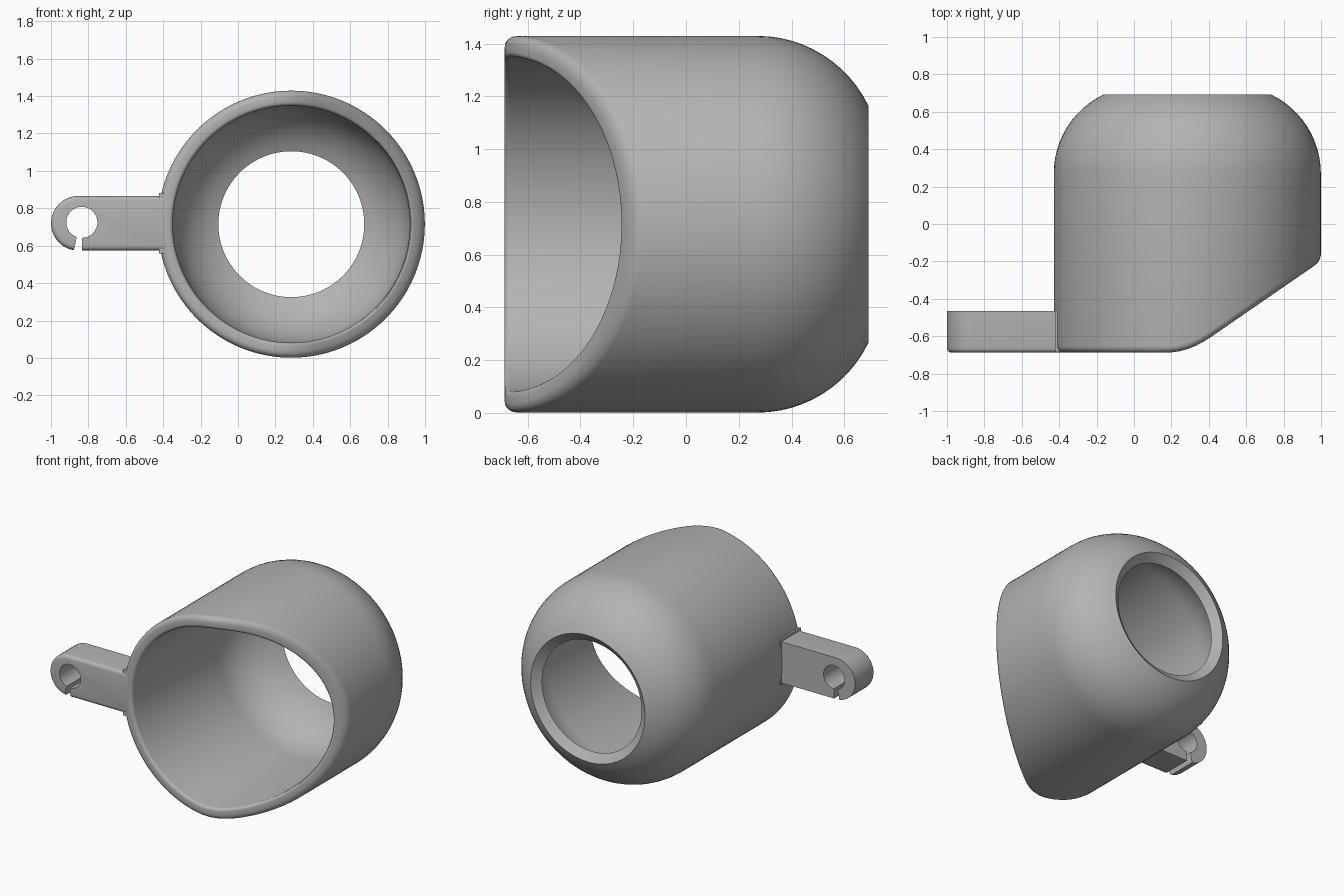
import bpy, bmesh
from math import sin, cos, pi, asin, radians
from mathutils import Vector

cube = bpy.data.objects.get("Cube")
if cube:
    bpy.data.objects.remove(cube, do_unlink=True)

grey = bpy.data.materials.new("plain grey")
grey.use_nodes = True
COLOUR = (0.45, 0.45, 0.45, 1)
grey.diffuse_color = COLOUR
grey.node_tree.nodes["Principled BSDF"].inputs["Base Color"].default_value = COLOUR

CX, CZ = 0.285, 0.715        # cup axis
FRONT, BACK = -0.688, 0.692  # ends of the cup


def finish(name, bm):
    bmesh.ops.recalc_face_normals(bm, faces=bm.faces)
    mesh = bpy.data.meshes.new(name)
    bm.to_mesh(mesh)
    bm.free()
    mesh.materials.append(grey)
    obj = bpy.data.objects.new(name, mesh)
    bpy.context.collection.objects.link(obj)
    bpy.ops.object.select_all(action="DESELECT")
    obj.select_set(True)
    bpy.context.view_layer.objects.active = obj
    bpy.ops.object.shade_smooth_by_angle(angle=radians(32))
    return obj


def arc(cx, cy, r, a0, a1, n):
    return [(cx + r * cos(a0 + (a1 - a0) * i / n),
             cy + r * sin(a0 + (a1 - a0) * i / n)) for i in range(n + 1)]


def slant(x):
    """How far the mouth of the cup is cut back at x."""
    start, end, slope = 0.17, 0.41, 0.69
    if x < start:
        return 0
    if x < end:
        return slope * (x - start) ** 2 / (2 * (end - start))
    return slope * (x - (start + end) / 2)


def shoulder(r_wall, r_end, y_start, y_end):
    """Arc tangent to the wall, ending at the back opening."""
    d, drop = y_end - y_start, r_wall - r_end
    a = (drop * drop + d * d) / (2 * drop)
    return arc(r_wall - a, y_start, a, 0, asin(d / a), 12)


# Cup: closed (radius, y) section turned about the axis, mouth cut on a slant
R, WALL = 0.714, 0.08
rim = (arc(R - WALL + 0.02, FRONT + 0.02, 0.02, pi, 1.5 * pi, 4)
       + arc(R - 0.035, FRONT + 0.035, 0.035, -pi / 2, 0, 5))
outer = shoulder(R, 0.448, 0.27, BACK)
inner = shoulder(R - WALL, 0.39, 0.27, BACK - 0.045)
section = rim + outer + inner[::-1]
SEG = 96
bm = bmesh.new()
rings = []
for i, (r, y) in enumerate(section):
    ring = []
    for k in range(SEG):
        t = 2 * pi * k / SEG
        x = CX + r * cos(t)
        ring.append(bm.verts.new(
            (x, y + (slant(x) if i < len(rim) else 0), CZ + r * sin(t))))
    rings.append(ring)
for a, b in zip(rings, rings[1:] + rings[:1]):
    for k in range(SEG):
        n = (k + 1) % SEG
        bm.faces.new((a[k], a[n], b[n], b[k]))
finish("cup", bm)


# Side arm: rounded bar with an eye that is slit open at the bottom
def extrude_outline(points, y0, y1):
    bm = bmesh.new()
    front = bm.faces.new([bm.verts.new((x, y0, z)) for x, z in points])
    geom = bmesh.ops.extrude_face_region(bm, geom=[front])["geom"]
    moved = [g for g in geom if isinstance(g, bmesh.types.BMVert)]
    bmesh.ops.translate(bm, verts=moved, vec=(0, y1 - y0, 0))
    return bm


AZ, HALF, ROOT = 0.72, 0.146, -0.38
eye = Vector((-0.835, 0.725))
end_arc = arc(-1 + HALF, AZ, HALF, pi / 2, 1.5 * pi - 0.16, 18)
hole = arc(eye.x, eye.y, 0.083, 1.5 * pi - 0.33, -pi / 2 + 0.02, 32)
outline = ([(-0.834, AZ - HALF), (ROOT, AZ - HALF), (ROOT, AZ + HALF)]
           + end_arc + hole)
bm = extrude_outline(outline, FRONT, -0.465)


def outside(v):
    on_end = (v.co.x + 1 - HALF) ** 2 + (v.co.z - AZ) ** 2 > (HALF - 0.01) ** 2
    return on_end and v.co.y < FRONT + 0.001


edges = [e for e in bm.edges if all(outside(v) for v in e.verts)
         and not all(v.co.x > ROOT - 0.001 for v in e.verts)]
bmesh.ops.bevel(bm, geom=edges, offset=0.025, segments=4, profile=0.5,
                affect="EDGES", clamp_overlap=True)
finish("side_arm", bm)

# Small collar where the arm meets the cup
C = HALF + 0.015
collar = [(-0.422, AZ - C), (-0.37, AZ - C), (-0.37, AZ + C), (-0.422, AZ + C)]
finish("arm_collar", extrude_outline(collar, FRONT + 0.004, -0.46))
